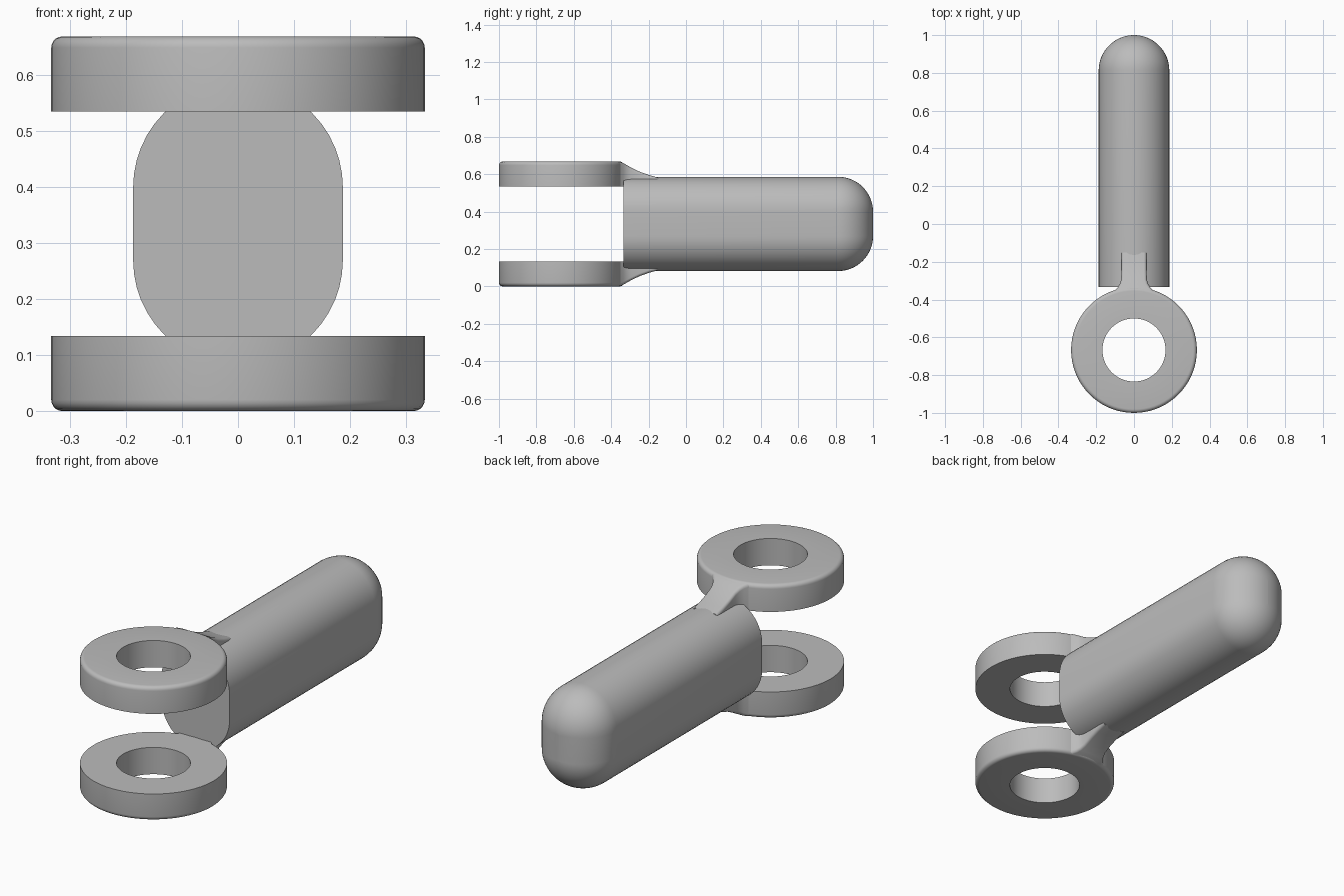
import bpy, bmesh
from math import sin, cos, pi, sqrt
from mathutils import Vector

cube = bpy.data.objects.get("Cube")
if cube:
    bpy.data.objects.remove(cube, do_unlink=True)

MID = 0.334          # height of the symmetry plane
RADIUS = 0.187       # rounding of the bar
HALF = 0.065         # half of the straight side of the bar
RING_Y = -0.667

grey = bpy.data.materials.new("plain grey")
grey.use_nodes = True
colour = (0.5, 0.5, 0.5, 1)
grey.diffuse_color = colour
grey.node_tree.nodes["Principled BSDF"].inputs["Base Color"].default_value = colour


def loft(name, sections, closed=False, flip=1):
    """Skin a list of equal-length point loops; flip=-1 mirrors in z."""
    bm = bmesh.new()
    loops = [[bm.verts.new((x, y, MID + flip * z)) for x, y, z in s] for s in sections]
    pairs = list(zip(loops, loops[1:]))
    if closed:
        pairs.append((loops[-1], loops[0]))
    else:
        bm.faces.new(loops[0])
        bm.faces.new(loops[-1])
    n = len(loops[0])
    for a, b in pairs:
        for i in range(n):
            j = (i + 1) % n
            bm.faces.new((a[i], a[j], b[j], b[i]))
    bmesh.ops.recalc_face_normals(bm, faces=bm.faces)
    mesh = bpy.data.meshes.new(name)
    bm.to_mesh(mesh)
    bm.free()
    mesh.materials.append(grey)
    obj = bpy.data.objects.new(name, mesh)
    bpy.context.collection.objects.link(obj)
    bpy.ops.object.select_all(action='DESELECT')
    obj.select_set(True)
    bpy.context.view_layer.objects.active = obj
    bpy.ops.object.shade_smooth_by_angle(angle=0.6)
    return obj


def stadium(r, y, steps=24):
    """Upright rounded slot outline at depth y."""
    points = []
    for side in (1, -1):
        for i in range(steps + 1):
            a = pi * i / steps
            points.append((side * r * cos(a), y, side * (HALF + r * sin(a))))
    return points


# Bar with a domed back end
dome = [stadium(max(RADIUS * cos(pi / 2 * i / 16), 0.0005),
                1 - RADIUS + RADIUS * sin(pi / 2 * i / 16)) for i in range(17)]
loft("bar", [stadium(RADIUS, -0.334)] + dome)

# Ring profile, softened on the outer rim only
OUTER, INNER, LOW, TOP, SOFT = 0.333, 0.167, 0.2, 0.334, 0.02
rim = [(OUTER - SOFT + SOFT * cos(pi / 2 * i / 5),
        TOP - SOFT + SOFT * sin(pi / 2 * i / 5)) for i in range(6)]
profile = [(INNER, LOW), (OUTER, LOW)] + rim + [(INNER, TOP)]
SIDES = 72
ring = [[(r * cos(2 * pi * k / SIDES), RING_Y + r * sin(2 * pi * k / SIDES), z)
         for r, z in profile] for k in range(SIDES)]


def neck_section(y, w, top):
    """Flat-topped block outline with softened upper corners."""
    soft = 0.015
    right = [(w, 0.201)] + [(w - soft + soft * cos(pi / 2 * i / 4),
                             top - soft + soft * sin(pi / 2 * i / 4)) for i in range(5)]
    return [(x, y, z) for x, z in right] + [(-x, y, z) for x, z in reversed(right)]


# Neck flares into the ring and slopes down onto the bar
stations = [(-0.352, 0.103, 0.332), (-0.335, 0.086, 0.325), (-0.318, 0.075, 0.315),
            (-0.295, 0.068, 0.302), (-0.25, 0.067, 0.28), (-0.2, 0.067, 0.262),
            (-0.165, 0.067, 0.252), (-0.15, 0.067, 0.247)]
neck = [neck_section(*s) for s in stations]

for label, flip in (("upper", 1), ("lower", -1)):
    loft(label + "_ring", ring, closed=True, flip=flip)
    loft(label + "_neck", neck, flip=flip)
